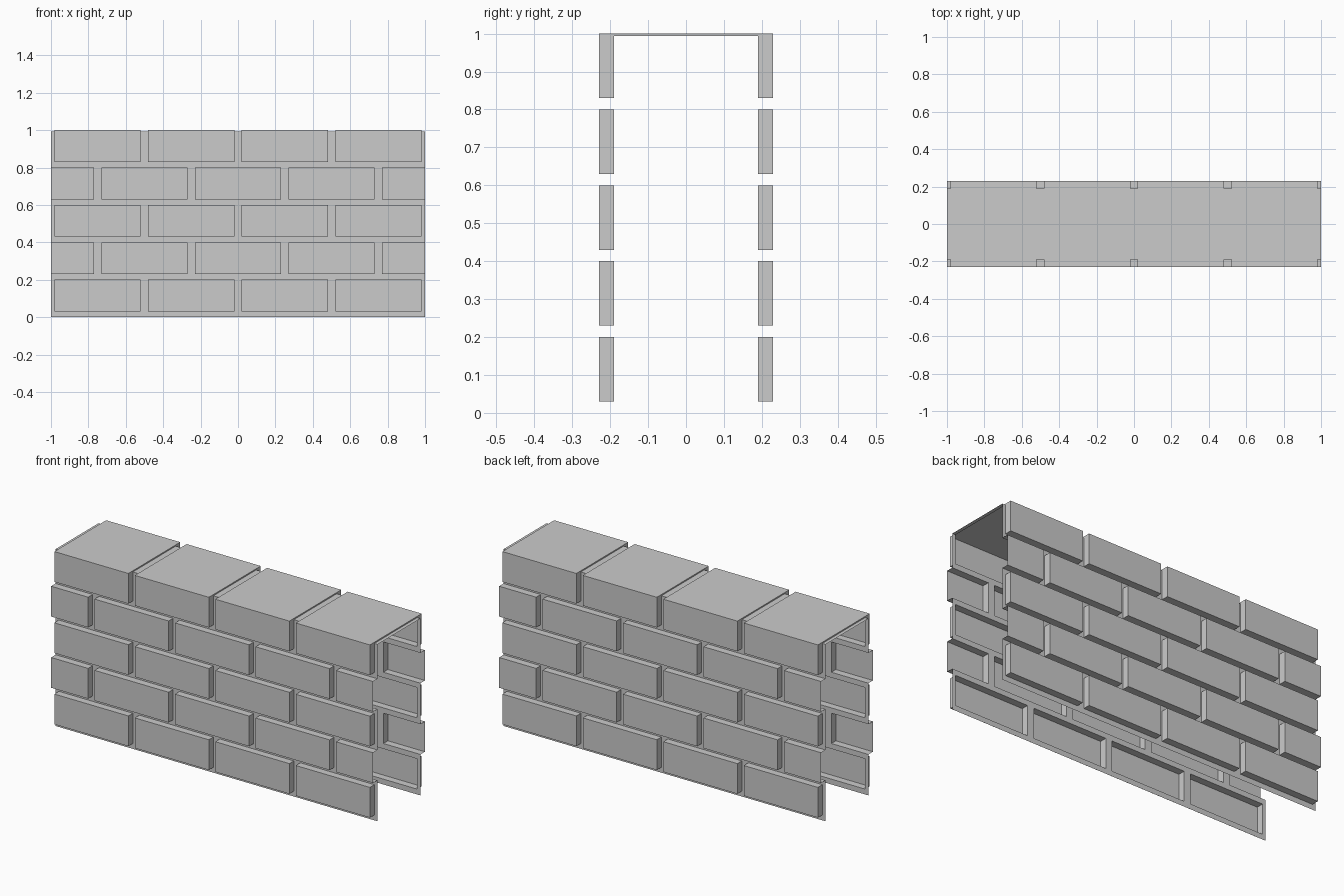
import bpy, bmesh
from mathutils import Vector

if "Cube" in bpy.data.objects:
    bpy.data.objects.remove(bpy.data.objects["Cube"])

FACE, BED = -0.23, -0.19      # y of brick faces and of the recessed mortar
TOP, CAP = 1.0, 0.993         # z of brick tops and of the mortar on top
ROWS, PITCH, JOINT = 5, 0.2, 0.02


def quad(bm, pts, out):
    """Add a quad whose normal points towards 'out'."""
    f = bm.faces.new([bm.verts.new(p) for p in pts])
    f.normal_update()
    if f.normal.dot(Vector(out)) < 0:
        f.normal_flip()


def front(bm, x0, x1, z0, z1, y):
    quad(bm, [(x0, y, z0), (x1, y, z0), (x1, y, z1), (x0, y, z1)], (0, -1, 0))


def level(bm, x0, x1, y0, y1, z, up):
    quad(bm, [(x0, y0, z), (x1, y0, z), (x1, y1, z), (x0, y1, z)], (0, 0, up))


def side(bm, x, yz, out):
    quad(bm, [(x, y, z) for y, z in yz], (out, 0, 0))


def finish(bm, name):
    bmesh.ops.remove_doubles(bm, verts=bm.verts, dist=0.0005)
    me = bpy.data.meshes.new(name)
    bm.to_mesh(me)
    bm.free()
    ob = bpy.data.objects.new(name, me)
    bpy.context.collection.objects.link(ob)
    m = ob.modifiers.new("both_sides", 'MIRROR')
    m.use_axis = (False, True, False)


bricks, mortar = bmesh.new(), bmesh.new()
for r in range(ROWS):
    z0, z1 = r * PITCH + 0.03, (r + 1) * PITCH
    last = r == ROWS - 1
    # joint centres: whole bricks on even rows, half bricks at the ends on odd rows
    joints = [-1, -0.5, 0, 0.5, 1] if r % 2 == 0 else [-0.75, -0.25, 0.25, 0.75]

    # mortar: bed strip and upright joints
    front(mortar, -1, 1, r * PITCH, z0, BED)
    for j in joints:
        a, b = max(j - JOINT, -1), min(j + JOINT, 1)
        front(mortar, a, b, z0, CAP if last else z1, BED)
        if last:
            level(mortar, a, b, BED, 0, CAP, 1)

    # bricks: hollow shells, open at the back and where the wall is cut off
    cuts = joints if r % 2 == 0 else [-1 - JOINT] + joints + [1 + JOINT]
    for c, d in zip(cuts, cuts[1:]):
        a, b = c + JOINT, d - JOINT
        front(bricks, a, b, z0, z1, FACE)
        level(bricks, a, b, FACE, BED, z0, -1)
        if last:
            level(bricks, a, b, FACE, 0, TOP, 1)   # top bricks span the full depth
        else:
            level(bricks, a, b, FACE, BED, z1, 1)
        for x, out in ((a, -1), (b, 1)):
            if abs(x) > 0.999:
                continue
            inner = CAP if last else z1
            side(bricks, x, [(FACE, z0), (BED, z0), (BED, inner), (FACE, z1)], out)
            if last:
                side(bricks, x, [(FACE, TOP), (BED, CAP), (0, CAP), (0, TOP)], out)

finish(bricks, "bricks")
finish(mortar, "mortar")
